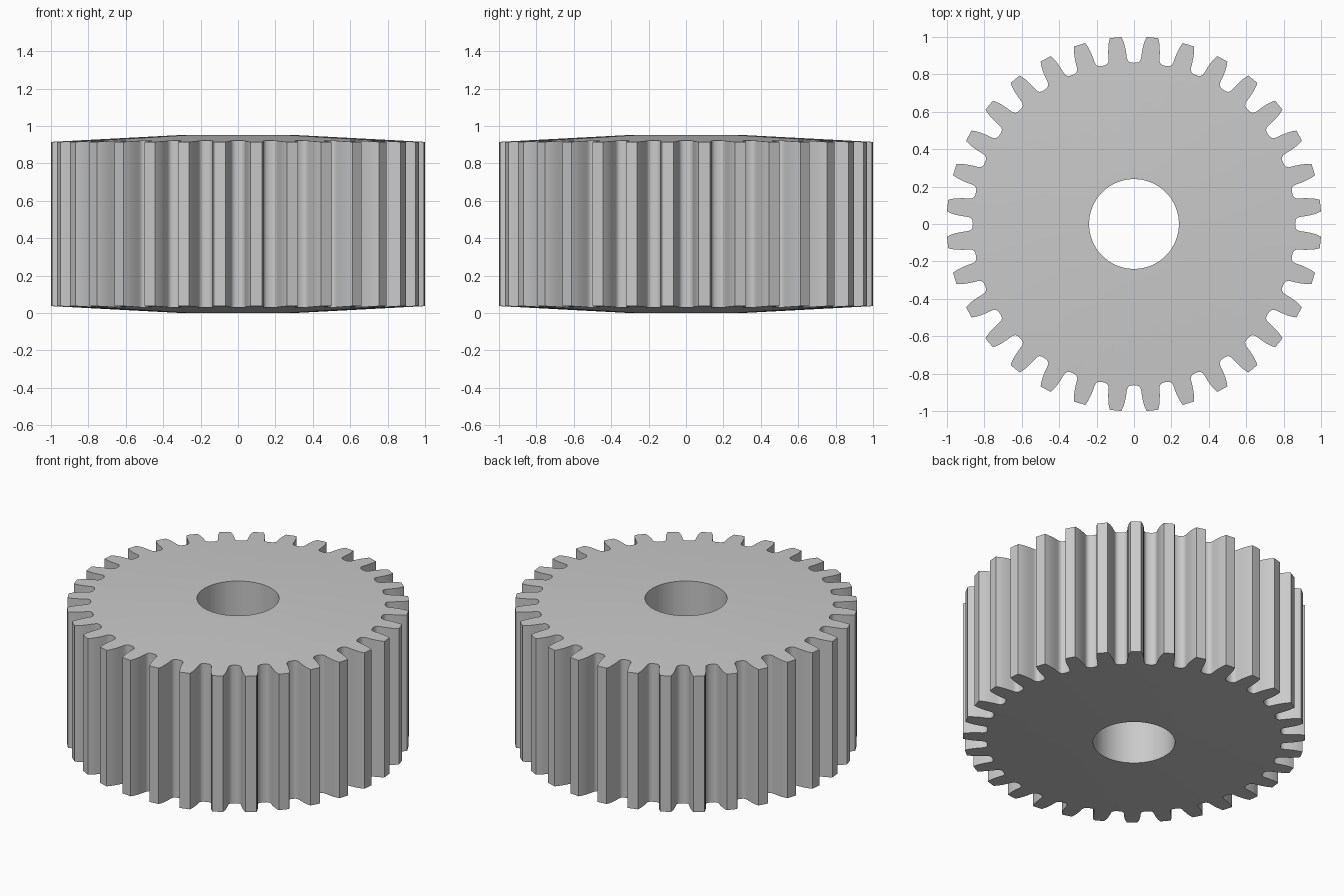
import bpy, bmesh
from math import pi, sin, cos, radians

cube = bpy.data.objects.get("Cube")
if cube:
    bpy.data.objects.remove(cube, do_unlink=True)

TEETH = 32
PITCH = 2 * pi / TEETH
BORE, HUB, TIP = 0.24, 0.30, 1.002
HALF_HEIGHT, EDGE_DROP = 0.476, 0.037

steel = bpy.data.materials.new("light_grey_steel")
steel.use_nodes = True
steel.diffuse_color = (0.59, 0.59, 0.59, 1)
steel.node_tree.nodes["Principled BSDF"].inputs["Base Color"].default_value = (0.59, 0.59, 0.59, 1)

# Half of one tooth gap: (angle from the gap centre, radius), root to tip
half_gap = [(0.0, 0.862), (0.018, 0.863), (0.031, 0.868), (0.040, 0.878),
            (0.043, 0.892), (0.046, 0.92), (0.051, 0.95), (0.058, 0.978),
            (0.067, TIP)]
gap = [(-a, r) for a, r in reversed(half_gap[1:])] + half_gap
outline = [(i * PITCH + a, r) for i in range(TEETH) for a, r in gap]


def face_height(r):
    """Half thickness: flat hub, then a shallow cone down to the tooth tips."""
    return HALF_HEIGHT - EDGE_DROP * max(0, r - HUB) / (TIP - HUB)


bm = bmesh.new()


def ring(radii, side):
    return [bm.verts.new((r * sin(a), r * cos(a), HALF_HEIGHT + side * face_height(r)))
            for (a, _), r in zip(outline, radii)]


# Rings run round the section: bore, hub edge and teeth on top, then underneath
count = len(outline)
teeth_radii = [r for _, r in outline]
levels = [[BORE] * count, [HUB] * count, teeth_radii]
rings = [ring(radii, 1) for radii in levels]
rings += [ring(radii, -1) for radii in reversed(levels)]
for k, upper in enumerate(rings):
    lower = rings[(k + 1) % len(rings)]
    for i in range(count):
        j = (i + 1) % count
        bm.faces.new((upper[i], upper[j], lower[j], lower[i]))
bmesh.ops.recalc_face_normals(bm, faces=bm.faces)

mesh = bpy.data.meshes.new("spur_gear")
bm.to_mesh(mesh)
bm.free()
mesh.materials.append(steel)
gear = bpy.data.objects.new("spur_gear", mesh)
bpy.context.collection.objects.link(gear)

# Smooth root curves and bore, crisp tooth tips and rims
bpy.ops.object.select_all(action='DESELECT')
gear.select_set(True)
bpy.context.view_layer.objects.active = gear
bpy.ops.object.shade_smooth_by_angle(angle=radians(30))
